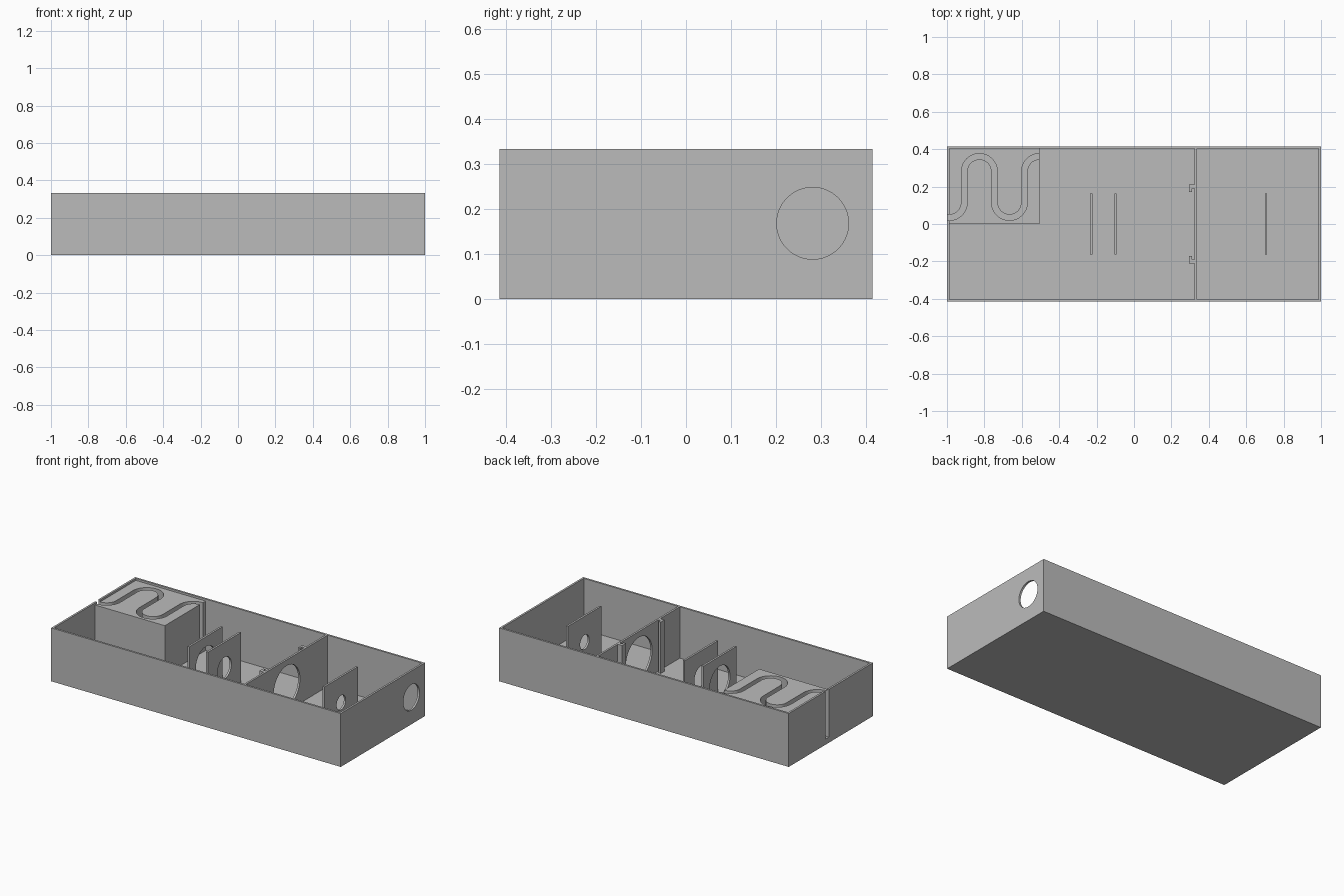
import bpy, bmesh, math

if "Cube" in bpy.data.objects:
    bpy.data.objects.remove(bpy.data.objects["Cube"])

W, D, H, T = 1.0, 0.415, 0.333, 0.0125   # half length, half depth, height, wall thickness

grey = bpy.data.materials.new("plain_grey")
grey.diffuse_color = (0.5, 0.5, 0.5, 1)
grey.use_nodes = True
grey.node_tree.nodes["Principled BSDF"].inputs["Base Color"].default_value = grey.diffuse_color


def prism(name, outline, z0, z1):
    """Extrude an xy outline from z0 to z1."""
    bm = bmesh.new()
    face = bm.faces.new([bm.verts.new((x, y, z0)) for x, y in outline])
    ext = bmesh.ops.extrude_face_region(bm, geom=[face])
    verts = [v for v in ext["geom"] if isinstance(v, bmesh.types.BMVert)]
    bmesh.ops.translate(bm, verts=verts, vec=(0, 0, z1 - z0))
    bmesh.ops.recalc_face_normals(bm, faces=bm.faces)
    me = bpy.data.meshes.new(name)
    bm.to_mesh(me)
    bm.free()
    me.materials.append(grey)
    ob = bpy.data.objects.new(name, me)
    bpy.context.collection.objects.link(ob)
    return ob


def box(name, x0, x1, y0, y1, z0, z1):
    return prism(name, [(x0, y0), (x1, y0), (x1, y1), (x0, y1)], z0, z1)


def hole(x, y, z, r):
    """Round cutter along x."""
    ring = [(r * math.cos(a), r * math.sin(a))
            for a in (2 * math.pi * i / 64 for i in range(64))]
    ob = prism("hole_cutter", ring, -0.05, 0.05)
    ob.rotation_euler = (0, math.pi / 2, 0)
    ob.location = (x, y, z)
    return ob


def cut(ob, cutter):
    """Subtract the cutter and bake the result."""
    cutter.hide_render = True
    mod = ob.modifiers.new("cut", 'BOOLEAN')
    mod.operation, mod.solver, mod.object = 'DIFFERENCE', 'EXACT', cutter
    bpy.context.view_layer.update()
    dg = bpy.context.evaluated_depsgraph_get()
    me = bpy.data.meshes.new_from_object(ob.evaluated_get(dg))
    ob.modifiers.clear()
    ob.data = me
    bpy.data.objects.remove(cutter)


def channel():
    """Winding channel cutter: four arcs joined by straight legs."""
    r, w, step = 0.0804, 0.0155, 0.1608
    x0, low, high = -W + T, 0.115, 0.281
    path = [(-1.05, low - r, 0, -1)]           # x, y, and a side normal
    for k in range(4):
        cx, bottom = x0 + k * step, k % 2 == 0
        cy = low if bottom else high
        a0, a1 = (180, 360) if bottom else (180, 0)
        if k == 0:
            a0 = 270
        if k == 3:
            a1 = 90
        s = 1 if bottom else -1
        n = 16
        for i in range(n + 1):
            a = math.radians(a0 + (a1 - a0) * i / n)
            c, q = math.cos(a), math.sin(a)
            path.append((cx + r * c, cy + r * q, s * c, s * q))
    path.append((-0.45, high + r, 0, -1))
    side = [(x + w * nx, y + w * ny) for x, y, nx, ny in path]
    other = [(x - w * nx, y - w * ny) for x, y, nx, ny in path]
    return prism("channel_cutter", side + other[::-1], 0.035, 0.4)


# Open tray with a round port in the right wall and a slot in the left wall
tray = box("tray", -W, W, -D, D, 0, H)
cut(tray, box("cavity_cutter", -W + T, W - T, -D + T, D - T, T, 0.5))
cut(tray, hole(W, 0.282, 0.168, 0.08))
cut(tray, channel())

# Corner block with the winding channel
block = box("channel_block", -W + T, -0.505, 0, D - T, T, H - T)
cut(block, channel())

# Full-width partition with a large opening
partition = box("partition", 0.3245, 0.337, -D + T, D - T, T, H)
cut(partition, hole(0.33, 0, 0.166, 0.13))

# Free-standing plates, each with its own opening
for name, x, r in (("large_hole_plate", -0.228, 0.1),
                   ("medium_hole_plate", -0.099, 0.068),
                   ("small_hole_plate", 0.706, 0.045)):
    plate = box(name, x - T / 2, x + T / 2, -0.164, 0.164, T, 0.327)
    cut(plate, hole(x, 0, 0.166, r))

# Hooked guide rails on the partition
for name, s in (("back_rail", 1), ("front_rail", -1)):
    prism(name, [(x, s * y) for x, y in ((0.3245, 0.21), (0.295, 0.21), (0.295, 0.172),
                                         (0.309, 0.172), (0.309, 0.19), (0.3245, 0.19))], T, H)

# Smooth the round openings, keep hard edges
for ob in bpy.context.scene.objects:
    ob.select_set(True)
    bpy.context.view_layer.objects.active = ob
bpy.ops.object.shade_smooth_by_angle(angle=math.radians(30))
